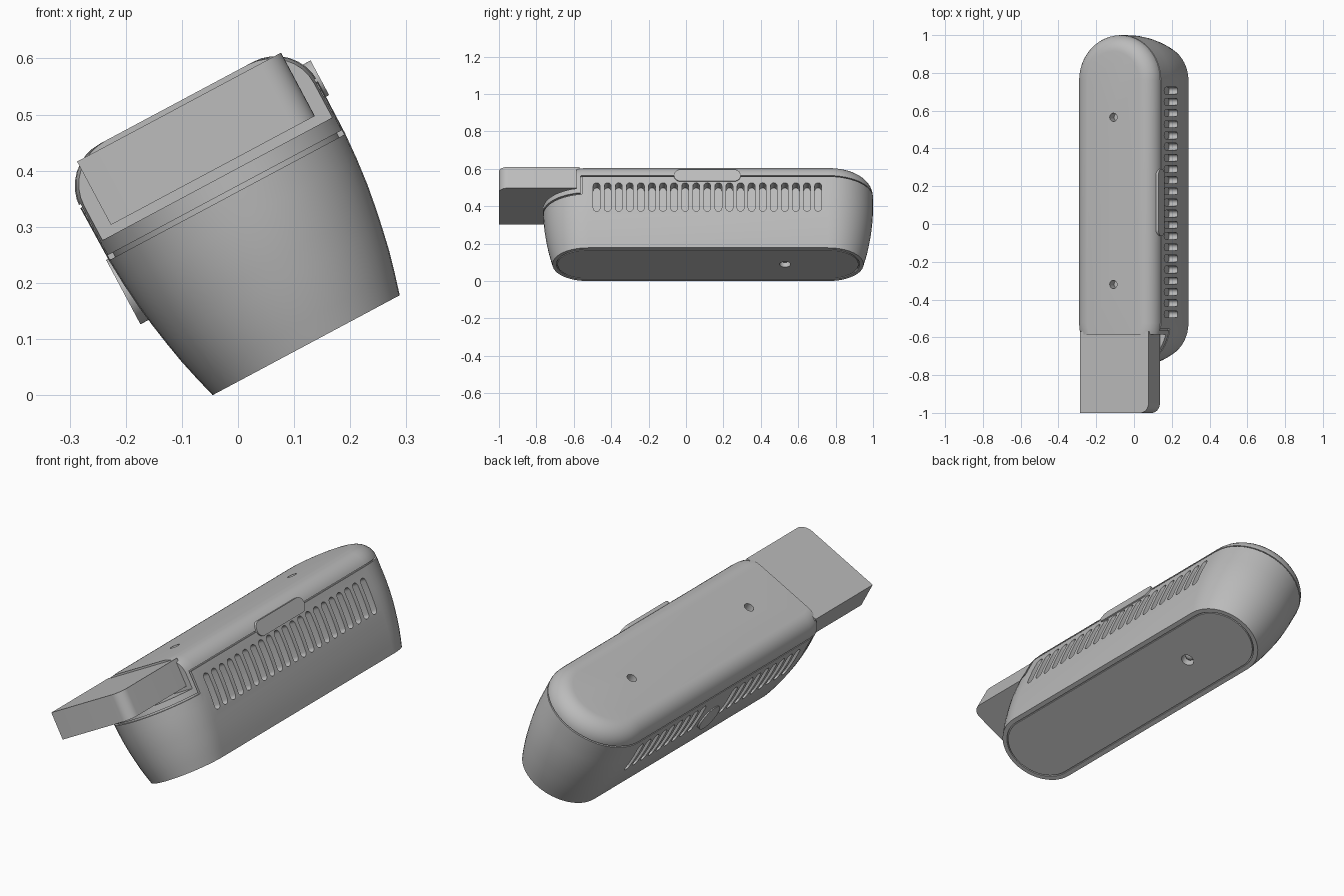
import bpy, bmesh
from math import radians, sin, cos, pi
from mathutils import Matrix

cube = bpy.data.objects.get("Cube")
if cube:
    bpy.data.objects.remove(cube, do_unlink=True)

# The device is built upright, then leaned over around the long axis
LEAN = Matrix.Translation((0.1215, 0, 0.089)) @ Matrix.Rotation(radians(-28.1), 4, 'Y')
MID, HALF = 0.1175, 0.6425

grey = bpy.data.materials.new("plain_grey")
grey.use_nodes = True
tint = (0.5, 0.5, 0.5, 1)
grey.diffuse_color = tint
grey.node_tree.nodes["Principled BSDF"].inputs["Base Color"].default_value = tint


def pill(r, half=0.0, seg=24):
    """Outline of a round-ended strip, long in its second axis."""
    pts = []
    for side in (1, -1):
        for i in range(seg + 1):
            a = pi * i / seg
            pts.append((side * r * cos(a), side * (half + r * sin(a))))
    return pts


def add_loft(bm, rings):
    """Skin a list of equal-length rings and cap both ends."""
    loops = [[bm.verts.new(p) for p in ring] for ring in rings]
    n = len(loops[0])
    for low, high in zip(loops, loops[1:]):
        for i in range(n):
            j = (i + 1) % n
            bm.faces.new((low[i], low[j], high[j], high[i]))
    bm.faces.new(loops[0][::-1])
    bm.faces.new(loops[-1])


def make(name, *lofts):
    bm = bmesh.new()
    for rings in lofts:
        add_loft(bm, rings)
    bmesh.ops.remove_doubles(bm, verts=bm.verts, dist=0.00001)
    bmesh.ops.recalc_face_normals(bm, faces=bm.faces)
    mesh = bpy.data.meshes.new(name)
    bm.to_mesh(mesh)
    bm.free()
    mesh.materials.append(grey)
    obj = bpy.data.objects.new(name, mesh)
    bpy.context.collection.objects.link(obj)
    obj.matrix_world = LEAN
    return obj


def shell(profile):
    """Rings of the long round-ended plan, from (height, radius) pairs."""
    return [[(x, MID + y, z) for x, y in pill(r, HALF)] for z, r in profile]


def upright(pts, y, z0, z1):
    return [[(a, y + b, z) for a, b in pts] for z in (z0, z1)]


def sideways(pts, y, z, x0, x1):
    return [[(x, y + a, z + b) for a, b in pts] for x in (x0, x1)]


def box(y0, y1, z0, z1, x=0.5):
    return [[(-x, y0, z), (x, y0, z), (x, y1, z), (-x, y1, z)] for z in (z0, z1)]


def cut(obj, cutters):
    """Subtract cutters and bake the result."""
    for c in cutters:
        c.hide_render = True
        mod = obj.modifiers.new("cut", 'BOOLEAN')
        mod.operation, mod.solver, mod.object = 'DIFFERENCE', 'EXACT', c
    graph = bpy.context.evaluated_depsgraph_get()
    baked = bpy.data.meshes.new_from_object(obj.evaluated_get(graph))
    obj.modifiers.clear()
    obj.data = baked


# Cutters: vent slots on both sides, holes, front step
slot = pill(0.018, 0.066, 8)
slots = []
for i in range(21):
    y = -0.478 + i * 0.0592
    slots.append(sideways(slot, y, 0.283, 0.18, 0.3))
    if abs(y - 0.114) > 0.1:
        slots.append(sideways(slot, y, 0.283, -0.3, -0.18))
vents = make("vent_cutter", *slots)
top_holes = make("top_hole_cutter", *[upright(pill(0.022), y, 0.44, 0.6)
                                      for y in (0.565, -0.32)])
base_hole = make("base_hole_cutter", upright(pill(0.03), 0.53, -0.1, 0.05))
base_pocket = make("base_pocket_cutter", upright(pill(0.168, HALF), MID, -0.1, 0.008))
step_low = make("body_step_cutter", box(-2, -0.555, 0.299, 1))
step_high = make("cover_step_cutter", box(-2, -0.585, 0.336, 1))
under = make("cover_under_cutter", box(-0.565, 2, 0, 0.411))
helpers = [vents, top_holes, base_hole, base_pocket, step_low, step_high, under]

# Lower housing, bulging towards the top
body = make("lower_housing", shell([(0, 0.189), (0.04, 0.2), (0.08, 0.21), (0.12, 0.218),
                                    (0.16, 0.225), (0.2, 0.231), (0.25, 0.236),
                                    (0.3, 0.239), (0.405, 0.24)]))
cut(body, [step_low, base_pocket, base_hole, vents])

# Core that closes the seam gap
core = make("seam_core", shell([(0.27, 0.228), (0.43, 0.228)]))
step_core = make("core_step_cutter", box(-2, -0.575, 0.325, 1))
helpers.append(step_core)
cut(core, [step_core, vents])

# Top cover with rounded rim, stepped down at the front
rim = [(0.405 + 0.085 * sin(a), 0.155 + 0.085 * cos(a))
       for a in (radians(11.25 * i) for i in range(9))]
cover = make("top_cover", shell([(0.308, 0.24)] + rim))
cut(cover, [under, step_high, top_holes, vents])

# Base plate with a screw
plate = make("base_plate", upright(pill(0.162, HALF), MID, 0.0, 0.02))
cut(plate, [base_hole])
screw = make("base_screw", [[(x, 0.53 + y, z) for x, y in pill(r)]
                            for z, r in ((0.052, 0.026), (0.03, 0.024),
                                         (0.02, 0.017), (0.015, 0.006))])

# Plug block at the front, one corner rounded
corner = [(0.156 + 0.05 * cos(a), -0.95 - 0.05 * sin(a))
          for a in (radians(9 * i) for i in range(11))]
outline = [(-0.206, -1), (-0.206, -0.57), (0.206, -0.57)] + corner
block = make("plug_block", upright(outline, 0, 0.353, 0.481))

# Side button and round side cap
flat_pill = [(b, a) for a, b in pill(0.035, 0.143)]
button = make("side_button", sideways(flat_pill, 0.114, 0.409, 0.2, 0.246))
cap = make("round_cap", sideways(pill(0.065), 0.114, 0.237, -0.243, -0.2))

for h in helpers:
    bpy.data.objects.remove(h, do_unlink=True)

# Smooth curves, keep crisp edges
parts = [body, core, cover, plate, screw, block, button, cap]
bpy.ops.object.select_all(action='DESELECT')
for p in parts:
    p.select_set(True)
bpy.context.view_layer.objects.active = body
bpy.ops.object.shade_smooth_by_angle(angle=radians(30))
